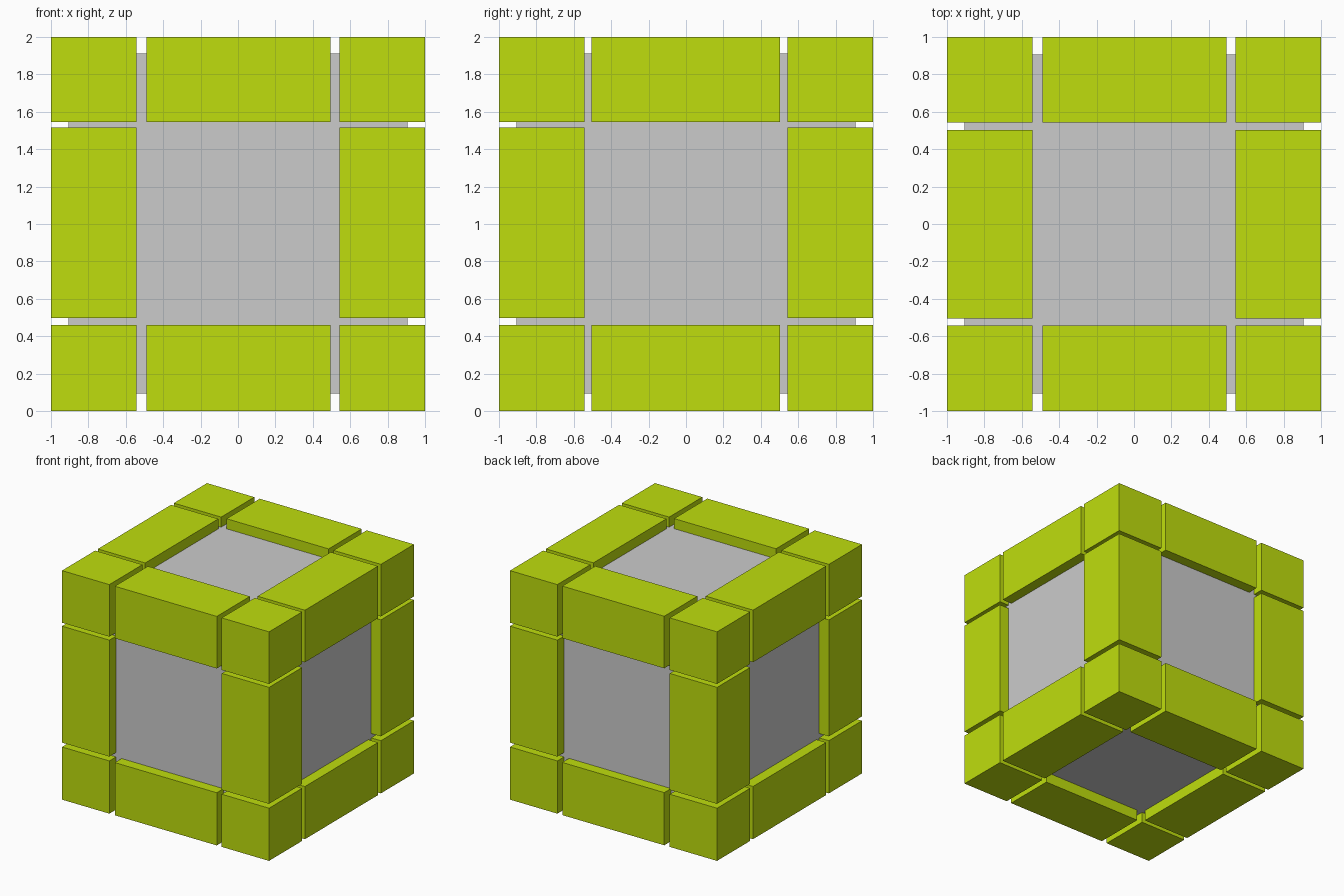
import bpy

if "Cube" in bpy.data.objects:
    bpy.data.objects.remove(bpy.data.objects["Cube"])

# lime colour for the outer blocks
lime = bpy.data.materials.new("lime")
lime.diffuse_color = (0.52, 0.73, 0.004, 1.0)
lime.use_nodes = True
lime.node_tree.nodes["Principled BSDF"].inputs["Base Color"].default_value = lime.diffuse_color


def box(name, spans, material=None):
    """Box from (min, max) spans along x, y and z."""
    bpy.ops.mesh.primitive_cube_add(size=1, location=[(a + b) / 2 for a, b in spans])
    ob = bpy.context.object
    ob.name = name
    ob.scale = [b - a for a, b in spans]
    bpy.ops.object.transform_apply(location=False, rotation=False, scale=True)
    if material:
        ob.data.materials.append(material)
    return ob


# grey inner core, slightly recessed
box("core", [(-0.907, 0.907), (-0.907, 0.907), (0.095, 1.912)])

# low, middle and high span of the blocks along each axis
side = ((-1.0, -0.543), (0.543, 1.0))
ends = [side, side, ((0.0, 0.46), (1.545, 2.0))]
middle = [(-0.49, 0.495), (-0.505, 0.503), (0.498, 1.515)]

# eight corner blocks
for x in ends[0]:
    for y in ends[1]:
        for z in ends[2]:
            box("corner_block", [x, y, z], lime)

# twelve edge blocks, four running along each axis
for axis, label in enumerate(("width", "depth", "upright")):
    b, c = [i for i in range(3) if i != axis]
    for span_b in ends[b]:
        for span_c in ends[c]:
            spans = [None] * 3
            spans[axis], spans[b], spans[c] = middle[axis], span_b, span_c
            box(label + "_edge_block", spans, lime)
